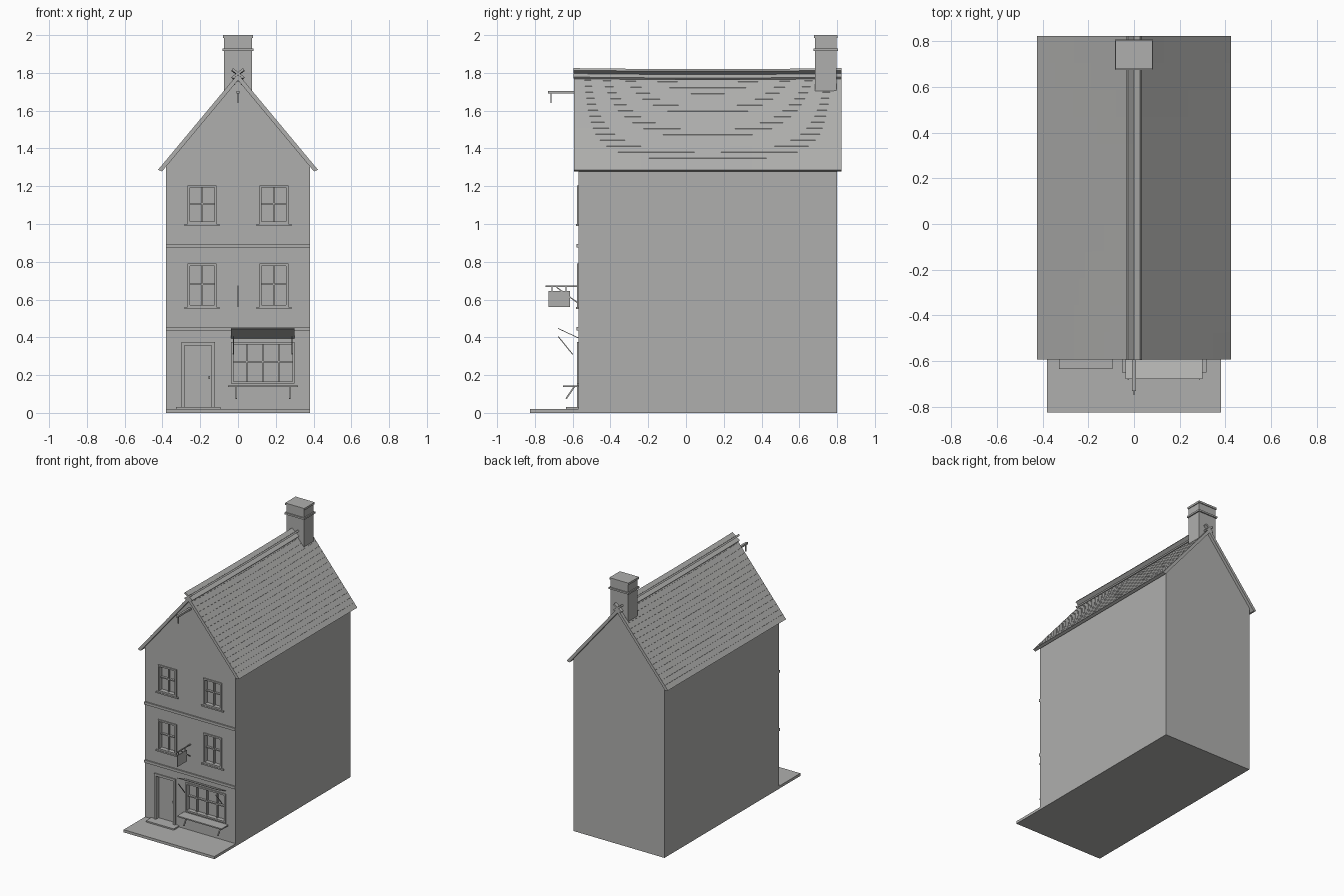
import bpy, bmesh, math
from mathutils import Vector

if "Cube" in bpy.data.objects:
    bpy.data.objects.remove(bpy.data.objects["Cube"])

grey = bpy.data.materials.new("stone grey")
grey.diffuse_color = (0.43, 0.43, 0.42, 1)
grey.use_nodes = True
grey.node_tree.nodes["Principled BSDF"].inputs["Base Color"].default_value = grey.diffuse_color


def finish(name, bm):
    bmesh.ops.recalc_face_normals(bm, faces=bm.faces)
    me = bpy.data.meshes.new(name)
    bm.to_mesh(me)
    bm.free()
    me.materials.append(grey)
    ob = bpy.data.objects.new(name, me)
    bpy.context.collection.objects.link(ob)
    return ob


def box(name, x0, x1, y0, y1, z0, z1):
    bm = bmesh.new()
    bmesh.ops.create_cube(bm, size=1)
    for v in bm.verts:
        v.co = ((x0, x1)[v.co.x > 0], (y0, y1)[v.co.y > 0], (z0, z1)[v.co.z > 0])
    return finish(name, bm)


def extrude(name, outline, axis, a, b, steps=1):
    """Sweep a closed outline along x or y, in a number of steps."""
    bm = bmesh.new()
    rings = []
    for i in range(steps + 1):
        t = a + (b - a) * i / steps
        rings.append([bm.verts.new((t, p, q) if axis == 'x' else (p, t, q)) for p, q in outline])
    n = len(outline)
    for r, s in zip(rings, rings[1:]):
        for i in range(n):
            bm.faces.new((r[i], r[(i + 1) % n], s[(i + 1) % n], s[i]))
    bm.faces.new(rings[0])
    bm.faces.new(rings[-1])
    return finish(name, bm)


def rod(name, x, p, q, w=0.006):
    """Thin bar of width w between two (y, z) points."""
    p, q = Vector(p), Vector(q)
    d = (q - p).normalized() * w / 2
    n = Vector((-d.y, d.x))
    return extrude(name, [p + n, q + n, q - n, p - n], 'x', x - w / 2, x + w / 2)


FRONT, BACK = -0.57, 0.80
PEAK, SLOPE, EAVE = 1.795, 1.20, 1.285


def sag(ob, amount):
    """Dip the middle of the roof, strongest at the ridge and nothing at the eaves."""
    for v in ob.data.vertices:
        high = min(1, max(0, (v.co.z - EAVE) / (PEAK - EAVE)))
        v.co.z -= amount * high * max(0, 1 - ((v.co.y - 0.115) / 0.71) ** 2)


# House body with gable ends
body = extrude("house_body", [(-0.38, 0), (0.38, 0), (0.38, 1.332), (0.372, 1.334), (0, 1.765),
                              (-0.372, 1.334), (-0.38, 1.332)], 'y', FRONT, BACK)


def opening(name, x0, x1, z0, z1, depth):
    cutter = box(name + "_cutter", x0, x1, FRONT - 0.05, FRONT + depth, z0, z1)
    cutter.hide_render = True
    cutter.hide_set(True)
    cutter.display_type = 'WIRE'
    mod = body.modifiers.new(name, 'BOOLEAN')
    mod.object = cutter
    mod.solver = 'EXACT'


def frame(name, x0, x1, z0, z1, w, y0, y1):
    box(name + "_left", x0, x0 + w, y0, y1, z0, z1)
    box(name + "_right", x1 - w, x1, y0, y1, z0, z1)
    box(name + "_top", x0 + w, x1 - w, y0, y1, z1 - w, z1)


def window(name, x0, x1, z0, z1, cols):
    opening(name, x0, x1, z0, z1, 0.025)
    frame(name + "_frame", x0, x1, z0, z1, 0.012, FRONT - 0.008, FRONT + 0.025)
    box(name + "_frame_bottom", x0, x1, FRONT - 0.008, FRONT + 0.025, z0, z0 + 0.012)
    for i in range(1, cols):
        x = x0 + (x1 - x0) * i / cols
        box(name + "_upright", x - 0.004, x + 0.004, FRONT + 0.008, FRONT + 0.025, z0, z1)
    z = (z0 + z1) / 2 + 0.005
    box(name + "_crossbar", x0, x1, FRONT + 0.008, FRONT + 0.025, z - 0.004, z + 0.004)


# Upper windows with sills
for z0, z1 in ((0.56, 0.79), (1.0, 1.205)):
    for s in (-1, 1):
        x = s * 0.19
        window("upper_window", x - 0.077, x + 0.077, z0, z1, 2)
        box("window_sill", x - 0.092, x + 0.092, FRONT - 0.012, FRONT, z0 - 0.01, z0)

# Floor bands
for z in (0.435, 0.875):
    box("floor_band", -0.38, 0.38, FRONT - 0.01, FRONT, z, z + 0.02)

# Pavement, doorstep and door
box("pavement", -0.38, 0.38, -0.825, FRONT, 0, 0.02)
box("doorstep", -0.327, -0.093, -0.635, FRONT, 0.02, 0.03)
opening("doorway", -0.30, -0.122, 0.03, 0.375, 0.025)
frame("door_frame", -0.30, -0.122, 0.03, 0.375, 0.018, FRONT - 0.008, FRONT + 0.025)
box("door_knob", -0.155, -0.147, FRONT + 0.008, FRONT + 0.025, 0.18, 0.195)

# Shop window, counter shelf and brackets
window("shop_window", -0.037, 0.30, 0.155, 0.375, 4)
box("counter_shelf", -0.053, 0.317, -0.65, FRONT, 0.137, 0.146)
for x in (-0.01, 0.275):
    rod("shelf_bracket", x, (-0.635, 0.075), (-0.59, 0.14), 0.008)

# Awning board and props
extrude("awning", [(-0.677, 0.445), (-0.57, 0.395), (-0.57, 0.399), (-0.677, 0.449)], 'x', -0.037, 0.30)
for x in (-0.025, 0.287):
    rod("awning_prop", x, (-0.677, 0.405), (-0.6, 0.31), 0.005)

# Hanging sign
rod("sign_arm", 0, (-0.745, 0.67), (FRONT, 0.67), 0.007)
rod("sign_strut", 0, (-0.685, 0.665), (FRONT, 0.58), 0.006)
box("sign_board", -0.003, 0.003, -0.727, -0.615, 0.56, 0.645)
for y in (-0.71, -0.635):
    rod("sign_hanger", 0, (y, 0.645), (y, 0.67), 0.004)

# Hoist beam and hook
box("hoist_beam", -0.008, 0.008, -0.73, FRONT, 1.69, 1.705)
rod("hoist_hook", 0, (-0.715, 1.64), (-0.715, 1.69), 0.006)

# Roof slopes with barely lapped tile courses
ROWS = 16
for side in (-1, 1):
    pts = [(0, PEAK - 0.034), (side * 0.402, PEAK - 0.034 - 0.402 * SLOPE)]
    for i in range(ROWS, 0, -1):
        a, b = 0.424 * i / ROWS, 0.424 * (i - 1) / ROWS
        pts.append((side * a, PEAK - a * SLOPE + 0.0005))
        pts.append((side * b, PEAK - b * SLOPE - 0.0005))
    sag(extrude("roof_slope", pts, 'y', -0.592, 0.822, 12), 0.012)

# Crossed ridge boards
for side in (-1, 1):
    sag(extrude("ridge_board", [(-0.034 * side, 1.778), (-0.026 * side, 1.769),
                                (0.034 * side, 1.814), (0.026 * side, 1.825)],
                'y', -0.595, 0.822, 12), 0.005)

# Chimney stack
box("chimney_stack", -0.074, 0.074, 0.683, 0.797, 1.705, 1.99)
box("chimney_band", -0.083, 0.083, 0.674, 0.806, 1.915, 1.928)
box("chimney_cap", -0.08, 0.08, 0.677, 0.803, 1.985, 2.0)
